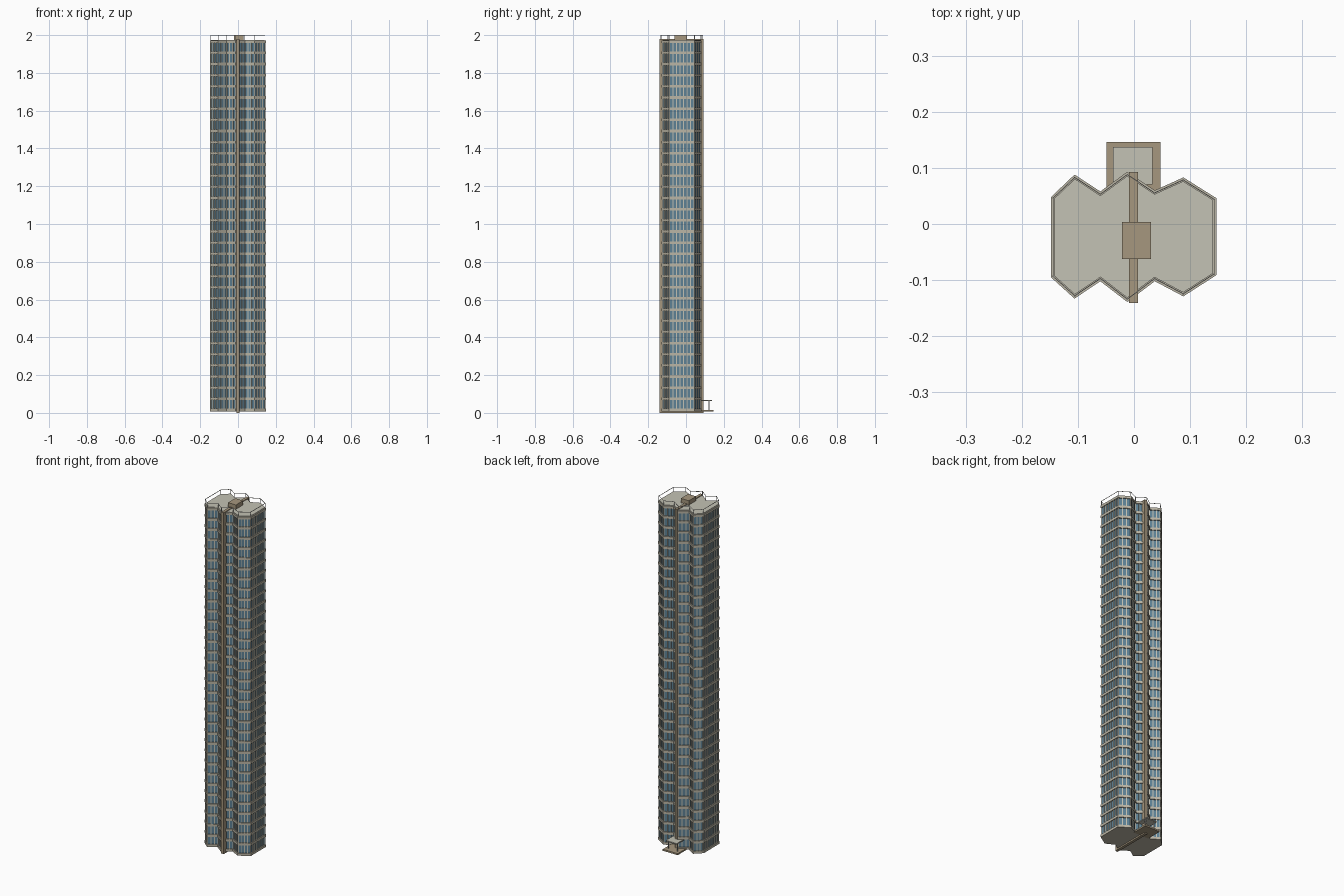
import bpy, bmesh
from mathutils import Vector, Matrix

cube = bpy.data.objects.get("Cube")
if cube:
    bpy.data.objects.remove(cube, do_unlink=True)


def material(name, r, g, b):
    m = bpy.data.materials.new(name)
    m.use_nodes = True
    m.diffuse_color = (r, g, b, 1)
    m.node_tree.nodes["Principled BSDF"].inputs["Base Color"].default_value = (r, g, b, 1)
    return m


GLASS = material("blue glass", 0.11, 0.22, 0.30)
PALE = material("pale concrete", 0.55, 0.54, 0.46)
BAND = material("beige concrete", 0.50, 0.47, 0.38)
TAN = material("tan stone", 0.38, 0.31, 0.21)
METAL = material("light metal", 0.60, 0.60, 0.57)

# Zigzag floor plan, counter-clockwise
PLAN = [Vector(p) for p in [
    (-.148, -.095), (-.106, -.133), (-.060, -.102), (-.012, -.139),
    (.037, -.102), (.088, -.129), (.147, -.091), (.147, .046),
    (.088, .083), (.037, .060), (-.012, .093), (-.060, .058),
    (-.106, .088), (-.148, .048)]]


def inset(points, d):
    """Move every side of the plan inwards by d."""
    result = []
    for i, p in enumerate(points):
        a = (p - points[i - 1]).normalized()
        b = (points[(i + 1) % len(points)] - p).normalized()
        na, nb = Vector((-a.y, a.x)), Vector((-b.y, b.x))
        result.append(p + (na + nb) * d / (1 + na.dot(nb)))
    return result


def finish(name, bm, mat):
    mesh = bpy.data.meshes.new(name)
    bmesh.ops.recalc_face_normals(bm, faces=bm.faces)
    bm.to_mesh(mesh)
    bm.free()
    mesh.materials.append(mat)
    obj = bpy.data.objects.new(name, mesh)
    bpy.context.collection.objects.link(obj)
    return obj


def add_box(bm, lo, hi):
    lo, hi = Vector(lo), Vector(hi)
    size = hi - lo
    bmesh.ops.create_cube(bm, size=1, matrix=Matrix.Translation((lo + hi) / 2)
                          @ Matrix.Diagonal((size.x, size.y, size.z, 1)))


def add_bar(bm, a, b, width, z0, z1):
    """Upright plank running from plan point a to b."""
    along = b - a
    turn = Matrix.Rotation(-along.angle_signed(Vector((1, 0))) * -1, 4, 'Z')
    mid = (a + b) / 2
    bmesh.ops.create_cube(bm, size=1, matrix=Matrix.Translation((mid.x, mid.y, (z0 + z1) / 2))
                          @ turn @ Matrix.Diagonal((along.length, width, z1 - z0, 1)))


def box(name, lo, hi, mat):
    bm = bmesh.new()
    add_box(bm, lo, hi)
    return finish(name, bm, mat)


def prism(name, points, z0, z1, mat):
    bm = bmesh.new()
    base = bm.faces.new([bm.verts.new((p.x, p.y, z0)) for p in points])
    top = bmesh.ops.extrude_face_region(bm, geom=[base])["geom"]
    bmesh.ops.translate(bm, vec=(0, 0, z1 - z0),
                        verts=[v for v in top if isinstance(v, bmesh.types.BMVert)])
    return finish(name, bm, mat)


# Glazed tower and its floor bands
prism("glass_tower", inset(PLAN, .006), .012, 1.968, GLASS)
bands = prism("floor_bands", PLAN, .008, .022, BAND)
stack = bands.modifiers.new("storeys", 'ARRAY')
stack.count = 34
stack.use_relative_offset = False
stack.use_constant_offset = True
stack.constant_offset_displace = (0, 0, .0591)
prism("roof_deck", inset(PLAN, .006), 1.965, 1.975, PALE)

# Upright mullions on every facet
bm = bmesh.new()
line = inset(PLAN, .0045)
for i, a in enumerate(line):
    b = line[(i + 1) % len(line)]
    length = (b - a).length
    step = (b - a).normalized()
    count = max(3, round(length / .0185))
    for k in range(count + 1):
        p = a + (b - a) * k / count
        add_bar(bm, p - step * .0024, p + step * .0024, .005, .012, 1.965)
finish("mullions", bm, PALE)

# Roof railing: thin top rail, posts at the corners
bm = bmesh.new()
line = inset(PLAN, .004)
for i, a in enumerate(line):
    b = line[(i + 1) % len(line)]
    add_bar(bm, a, b, .0015, 1.9975, 2.0)
    add_box(bm, (a.x - .001, a.y - .001, 1.97), (a.x + .001, a.y + .001, 2.0))
finish("roof_railing", bm, METAL)

# Stone spine wall through the tower and the plant room above
box("spine_wall", (-.009, -.141, 0), (.007, .093, 1.979), TAN)
box("plant_room", (-.021, -.062, 1.97), (.030, .004, 2.0), TAN)

# Rear entrance: paving, canopy and posts
box("entrance_paving", (-.049, .055, .007), (.047, .146, .016), TAN)
box("entrance_canopy", (-.037, .070, .062), (.033, .1375, .068), PALE)
bm = bmesh.new()
for x in (-.031, .027):
    add_box(bm, (x - .002, .120, .014), (x + .002, .124, .063))
finish("canopy_posts", bm, METAL)
